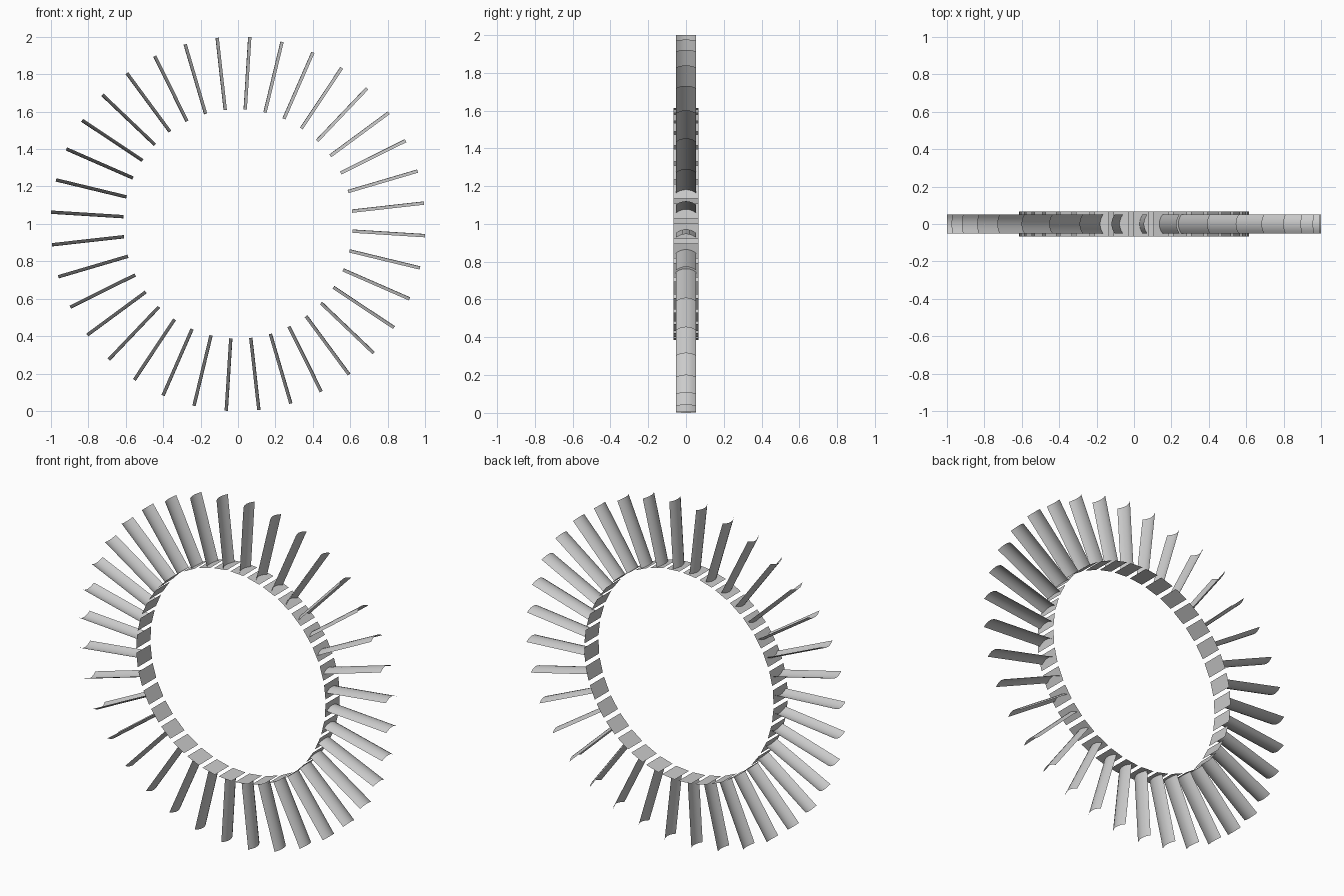
import bpy
from math import sin, cos, pi, radians

if "Cube" in bpy.data.objects:
    bpy.data.objects.remove(bpy.data.objects["Cube"])

COUNT, PHASE = 36, radians(3.6)
R_IN, R_OUT = 0.613, 1.001
BLADE_HALF, BOW = 0.052, 0.018
PLATE_HALF_Y, PLATE_HALF_T = 0.066, 0.041
SEGS = 6


def place(r, t, y, a):
    # radius r, tangential offset t (counter-clockwise seen from the front)
    return (r * sin(a) - t * cos(a), y, 1 + r * cos(a) + t * sin(a))


def make(name, verts, faces, smooth=False):
    me = bpy.data.meshes.new(name)
    me.from_pydata(verts, [], faces)
    if smooth:
        me.polygons.foreach_set("use_smooth", [True] * len(faces))
    ob = bpy.data.objects.new(name, me)
    bpy.context.collection.objects.link(ob)
    return ob


for i in range(COUNT):
    a = PHASE + i * 2 * pi / COUNT

    # bowed sheet blade
    verts = []
    for k in range(SEGS + 1):
        u = 2 * k / SEGS - 1
        t = BOW * (0.5 - u * u)
        verts += [place(r, t, u * BLADE_HALF, a) for r in (R_IN, R_OUT)]
    faces = [(2 * k, 2 * k + 1, 2 * k + 3, 2 * k + 2) for k in range(SEGS)]
    make(f"blade_{i + 1:02d}", verts, faces, smooth=True)

    # flat root platform
    corners = [(-1, -1), (1, -1), (1, 1), (-1, 1)]
    verts = [place(R_IN, t * PLATE_HALF_T, y * PLATE_HALF_Y, a) for t, y in corners]
    make(f"root_platform_{i + 1:02d}", verts, [(0, 1, 2, 3)])
